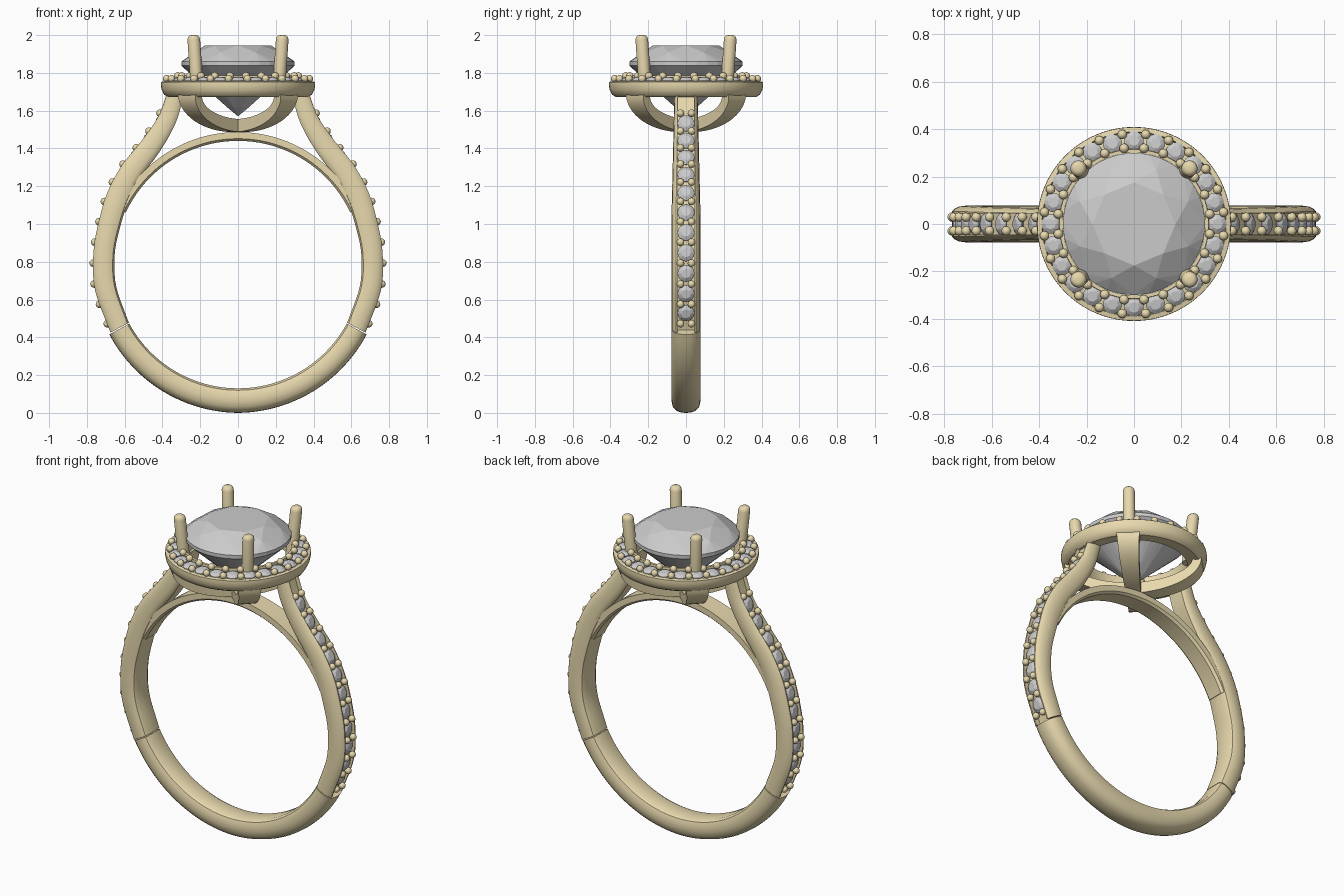
import bpy, bmesh
from math import sin, cos, pi, radians
from mathutils import Vector, Matrix

if "Cube" in bpy.data.objects:
    bpy.data.objects.remove(bpy.data.objects["Cube"])

gold = bpy.data.materials.new("gold")
gold.diffuse_color = (0.80, 0.69, 0.42, 1)
gold.use_nodes = True
gold.node_tree.nodes["Principled BSDF"].inputs["Base Color"].default_value = gold.diffuse_color


def finish(bm, name, mat=gold, angle=35):
    bmesh.ops.recalc_face_normals(bm, faces=bm.faces)
    me = bpy.data.meshes.new(name)
    bm.to_mesh(me)
    bm.free()
    ob = bpy.data.objects.new(name, me)
    bpy.context.collection.objects.link(ob)
    if mat:
        me.materials.append(mat)
    if angle:
        bpy.ops.object.select_all(action='DESELECT')
        ob.select_set(True)
        bpy.context.view_layer.objects.active = ob
        bpy.ops.object.shade_smooth_by_angle(angle=radians(angle))
    return ob


def loft(bm, rings, caps=True, closed=False):
    vs = [[bm.verts.new(p) for p in r] for r in rings]
    n = len(rings[0])
    pairs = list(zip(vs, vs[1:])) + ([(vs[-1], vs[0])] if closed else [])
    for a, b in pairs:
        for i in range(n):
            j = (i + 1) % n
            bm.faces.new((a[i], a[j], b[j], b[i]))
    if caps and not closed:
        bm.faces.new(vs[0])
        bm.faces.new(vs[-1])


def spline(pts, u):
    """Catmull-Rom through pts, u in 0..1"""
    n = len(pts) - 1
    i = min(int(u * n), n - 1)
    t = u * n - i
    p1, p2 = Vector(pts[i]), Vector(pts[i + 1])
    p0 = Vector(pts[i - 1]) if i > 0 else 2 * p1 - p2
    p3 = Vector(pts[i + 2]) if i + 2 <= n else 2 * p2 - p1
    return 0.5 * (2 * p1 + (p2 - p0) * t + (2 * p0 - 5 * p1 + 4 * p2 - p3) * t * t
                  + (3 * p1 - p0 - 3 * p2 + p3) * t ** 3)


def add_bead(bm, pos, r=0.02):
    bmesh.ops.create_uvsphere(bm, u_segments=12, v_segments=8, radius=r,
                              matrix=Matrix.Translation(pos))


def add_gem(bm, levels, mat):
    """Faceted stone: hull of rings (radius, z, count, phase)"""
    vs = [bm.verts.new(mat @ Vector((r * cos(2 * pi * (k + ph) / n), r * sin(2 * pi * (k + ph) / n), z)))
          for r, z, n, ph in levels for k in range(n)]
    res = bmesh.ops.convex_hull(bm, input=vs)
    junk = [g for g in res["geom_interior"] if isinstance(g, bmesh.types.BMVert)]
    bmesh.ops.delete(bm, geom=junk, context='VERTS')


def melee(r):
    return [(r * .55, r * .4, 8, 0), (r, r * .1, 16, 0), (r, 0, 16, 0), (0, -r * .6, 1, 0)]


CZ, RI = 0.785, 0.655      # finger hole centre height and radius

# lower shank: rounded D section swept round the bottom
lower = [(-.05, 0), (-.068, .08), (-.076, .25), (-.077, .5), (-.070, .75), (-.05, .92), (-.025, .985), (0, 1),
         (.025, .985), (.05, .92), (.070, .75), (.077, .5), (.076, .25), (.068, .08), (.05, 0)]
rings = []
for k in range(49):
    d = -61.5 + 123 * k / 48
    a = radians(d - 90)
    T = .130 - .010 * abs(d) / 61.5
    rings.append([((RI + t * T) * cos(a), y, CZ + (RI + t * T) * sin(a)) for y, t in lower])
bm = bmesh.new()
loft(bm, rings)
finish(bm, "lower_shank")

# shoulders: channelled section following inner and outer edge points (xi, zi, xo, zo)
edge = [(.578, .477, .675, .425), (.645, .671, .757, .651), (.6525, .842, .765, .852),
        (.623, .987, .735, 1.022), (.580, 1.12, .690, 1.17), (.515, 1.245, .615, 1.31),
        (.41, 1.39, .515, 1.435), (.33, 1.535, .425, 1.565), (.285, 1.685, .375, 1.695)]
half = [(.05, 0), (.068, .08), (.076, .25), (.077, .5), (.073, .75), (.062, .93), (.053, 1), (.045, 1), (.045, .72)]
chan = [(-y, t) for y, t in half] + half[::-1]


def shoulder_at(u):
    v = spline(edge, u)
    return Vector((v[0], 0, v[1])), Vector((v[2], 0, v[3]))


# arc-length table so that stones are evenly spaced
N = 200
run = [0]
for k in range(N):
    run.append(run[-1] + (shoulder_at((k + 1) / N)[1] - shoulder_at(k / N)[1]).length)


def u_at(s):
    k = next((i for i in range(N) if run[i + 1] >= s), N - 1)
    return (k + (s - run[k]) / (run[k + 1] - run[k])) / N


for side, label in ((1, "right"), (-1, "left")):
    flip = Matrix.Diagonal((side, 1, 1, 1))
    bm = bmesh.new()
    rings = []
    for k in range(49):
        u = k / 48
        i, o = shoulder_at(u)
        w = 1 - .2 * max(0, u - .4) / .6
        rings.append([flip @ (i.lerp(o, t) + Vector((0, y * (w if abs(y) > .05 else 1), 0))) for y, t in chan])
    loft(bm, rings)
    finish(bm, label + "_shoulder")

    beads, stones = bmesh.new(), bmesh.new()
    step = (run[-1] - .165) / 11
    for k in range(24):
        s = .05 + step * k / 2
        if k == 23:
            break
        i, o = shoulder_at(u_at(s))
        nrm = (o - i).normalized()
        if k % 2 == 0:
            for y in (-.029, .029):
                add_bead(beads, flip @ (o + Vector((0, y, 0)) - nrm * .001))
        else:
            q = Vector((0, 0, 1)).rotation_difference(nrm).to_matrix().to_4x4()
            add_gem(stones, melee(.045), flip @ Matrix.Translation(o - nrm * .02) @ q)
    finish(beads, label + "_shoulder_beads")
    finish(stones, label + "_shoulder_stones", None, 0)

# bridge arch closing the finger hole under the head
rings = []
for k in range(41):
    a = radians(25 + 130 * k / 40)
    rings.append([((RI + t) * cos(a), y, CZ + (RI + t) * sin(a))
                  for y, t in ((-.05, 0), (-.064, .012), (-.064, .047), (.064, .047), (.064, .012), (.05, 0))])
bm = bmesh.new()
loft(bm, rings)
finish(bm, "bridge")

# halo: lathed ring with a stone channel
prof = [(.30, 1.68), (.372, 1.673), (.392, 1.685), (.404, 1.71), (.409, 1.735), (.408, 1.752), (.388, 1.756),
        (.384, 1.74), (.318, 1.75), (.315, 1.785), (.30, 1.785)]
bm = bmesh.new()
loft(bm, [[(r * cos(a), r * sin(a), z) for r, z in prof]
          for a in [2 * pi * k / 96 for k in range(96)]], closed=True)
finish(bm, "halo")

# halo stones and beads
beads, stones = bmesh.new(), bmesh.new()
for k in range(24):
    R = Matrix.Rotation(2 * pi * k / 24, 4, 'Z')
    add_gem(stones, melee(.041), R @ Matrix.Translation((.35, 0, 1.76)) @ Matrix.Rotation(.12, 4, 'Y'))
    R2 = Matrix.Rotation(2 * pi * (k + .5) / 24, 4, 'Z')
    add_bead(beads, R2 @ Vector((.381, 0, 1.769)))
    add_bead(beads, R2 @ Vector((.322, 0, 1.784)))
finish(beads, "halo_beads")
finish(stones, "halo_stones", None, 0)

# centre stone
bm = bmesh.new()
add_gem(bm, [(.175, 1.946, 8, 0), (.247, 1.909, 8, .5), (.30, 1.860, 32, 0), (.30, 1.838, 32, 0),
             (.065, 1.620, 8, .5), (0, 1.57, 1, 0)], Matrix.Identity(4))
finish(bm, "centre_stone", None, 0)

# prongs: leaning rods with softly rounded tips
bm = bmesh.new()
for q in range(4):
    R = Matrix.Rotation(pi / 4 + q * pi / 2, 4, 'Z')
    rows = [(.303, 1.69, .034), (.331, 1.975, .034), (.332, 1.99, .030), (.333, 1.998, .021), (.333, 2.0, .010)]
    loft(bm, [[R @ Vector((c + r * cos(2 * pi * k / 20), r * sin(2 * pi * k / 20), z)) for k in range(20)]
              for c, z, r in rows])
finish(bm, "prongs")

# basket: four tapered straps curving from halo down to the centre
bm = bmesh.new()
for q in range(4):
    R = Matrix.Rotation(pi / 4 + q * pi / 2, 4, 'Z')
    rings = []
    for k in range(17):
        a = pi / 2 * k / 16
        w = .065 - .025 * k / 16
        out = (.385 * cos(a), 1.685 - .198 * sin(a))
        inn = (.335 * cos(a), 1.685 - .130 * sin(a))
        rings.append([R @ Vector((p[0], y, p[1])) for p, y in ((out, -w), (out, w), (inn, w), (inn, -w))])
    loft(bm, rings)
finish(bm, "basket")
